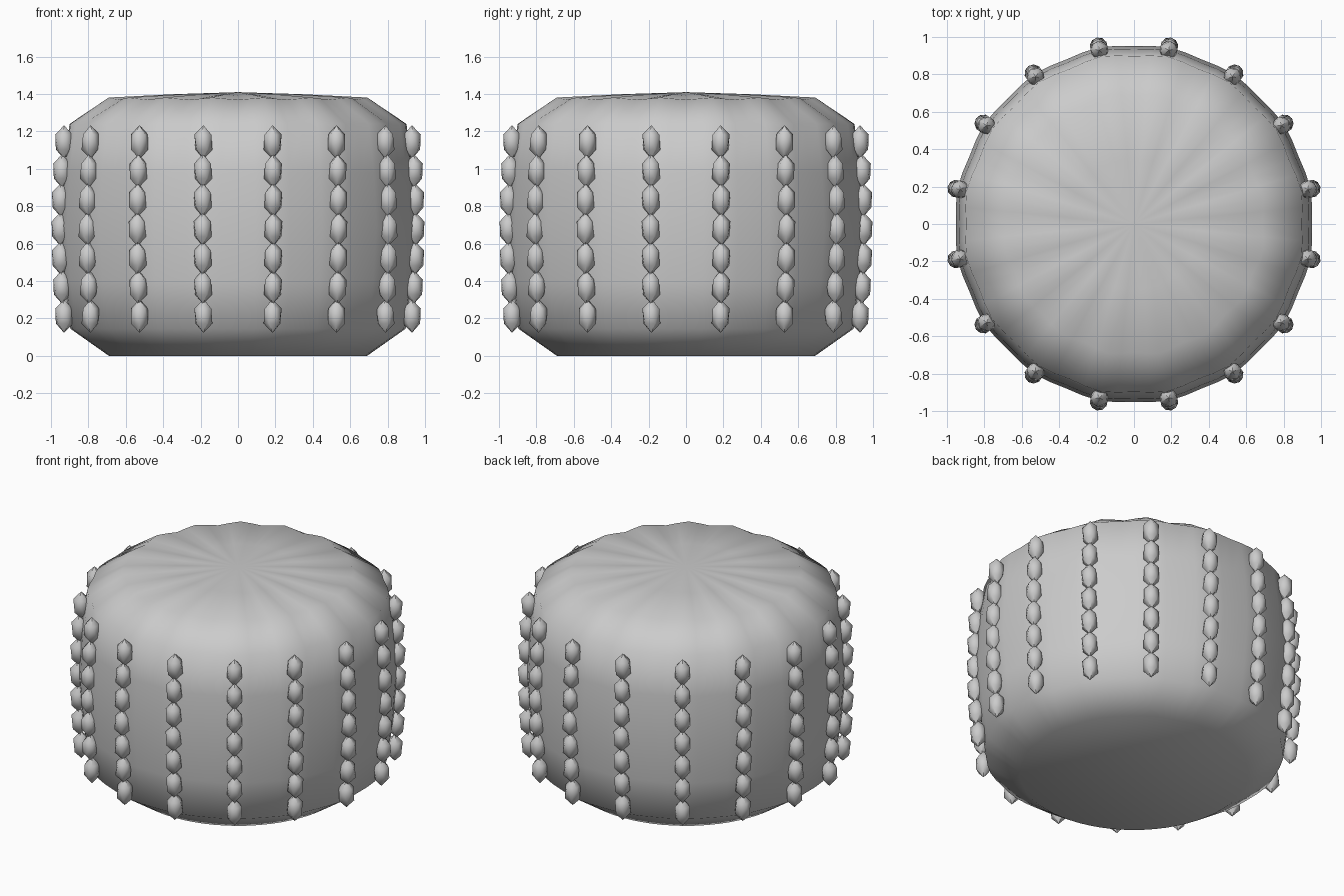
import bpy, bmesh, math
from mathutils import Matrix

if "Cube" in bpy.data.objects:
    bpy.data.objects.remove(bpy.data.objects["Cube"])

COLUMNS = 16
SEGMENTS = 64


def finish(bm, name, angle):
    bmesh.ops.recalc_face_normals(bm, faces=bm.faces)
    mesh = bpy.data.meshes.new(name)
    bm.to_mesh(mesh)
    bm.free()
    obj = bpy.data.objects.new(name, mesh)
    bpy.context.collection.objects.link(obj)
    bpy.ops.object.select_all(action='DESELECT')
    obj.select_set(True)
    bpy.context.view_layer.objects.active = obj
    bpy.ops.object.shade_smooth_by_angle(angle=math.radians(angle))
    return obj


# barrel body: (radius, height, radial ripple, vertical ripple)
profile = [(0.69, 0.0, 0.0, 0.0), (0.90, 0.145, 0.004, 0.0),
           (0.935, 0.40, 0.006, 0.0), (0.957, 0.69, 0.006, 0.0),
           (0.94, 0.98, 0.006, 0.0), (0.905, 1.24, 0.008, 0.0),
           (0.695, 1.375, 0.01, 0.006), (0.35, 1.395, 0.0, 0.004)]
bm = bmesh.new()
rings = []
for r, z, dr, dz in profile:
    ring = []
    for i in range(SEGMENTS):
        a = math.tau * i / SEGMENTS
        wave = -math.cos(COLUMNS * a)
        rr = r + dr * wave
        ring.append(bm.verts.new((rr * math.cos(a), rr * math.sin(a), z + dz * wave)))
    rings.append(ring)
for low, high in zip(rings, rings[1:]):
    for i in range(SEGMENTS):
        j = (i + 1) % SEGMENTS
        bm.faces.new((low[i], low[j], high[j], high[i]))
bm.faces.new(rings[0][::-1])
crown = bm.verts.new((0, 0, 1.41))
for i in range(SEGMENTS):
    bm.faces.new((rings[-1][i], rings[-1][(i + 1) % SEGMENTS], crown))
finish(bm, "barrel_body", 60)

# vertical strings of faceted beads around the side
bm = bmesh.new()
for c in range(COLUMNS):
    turn = Matrix.Rotation(math.tau * (c + 0.5) / COLUMNS, 4, 'Z')
    for k in range(7):
        z = 0.213 + 0.155 * k
        r = 0.968 - 0.02 * ((k - 3) / 3) ** 2
        place = turn @ Matrix.Translation((r, 0, z)) @ Matrix.Diagonal((0.054, 0.054, 0.09, 1))
        bmesh.ops.create_icosphere(bm, subdivisions=1, radius=1, matrix=place)
finish(bm, "bead_columns", 40)
